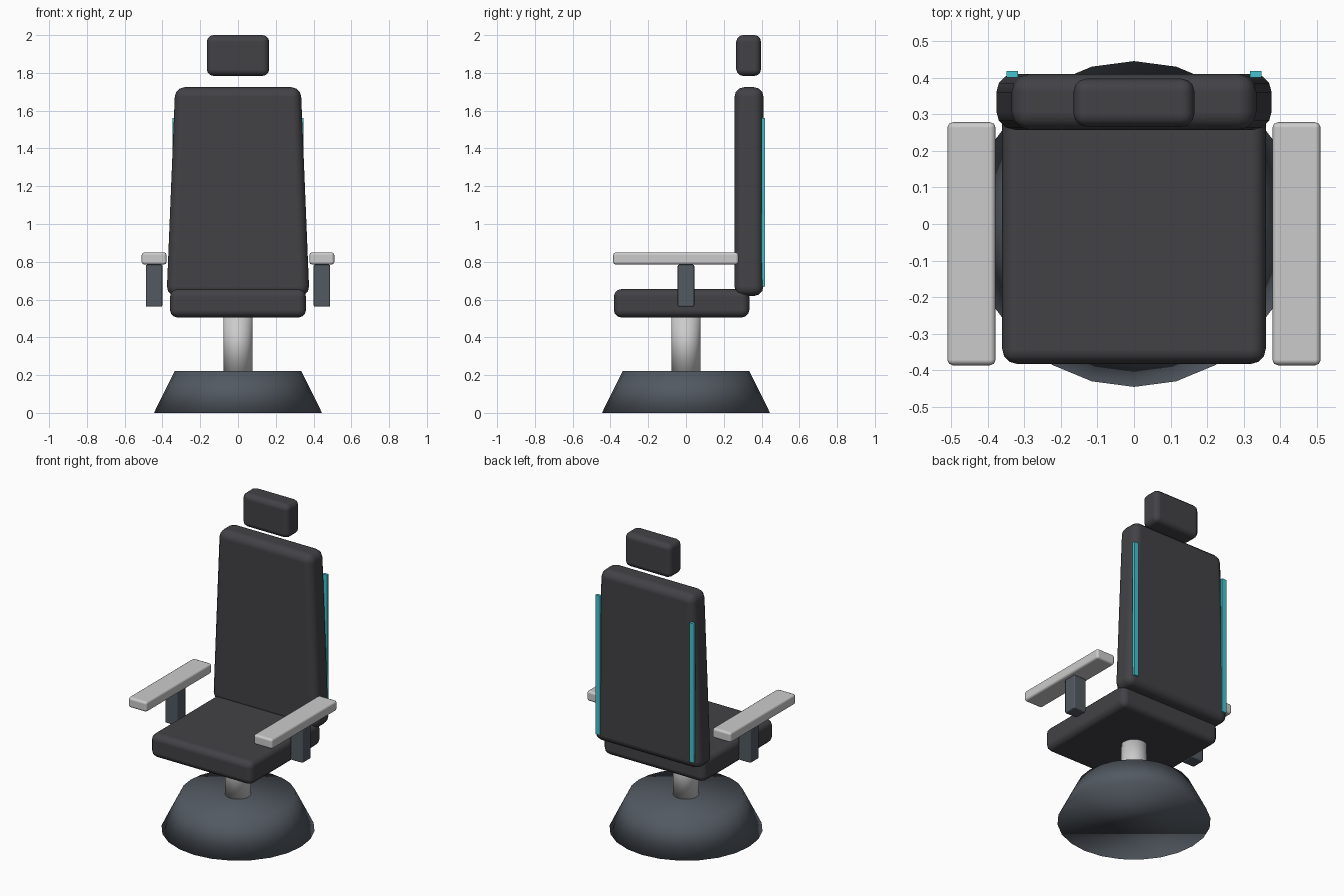
import bpy
import bmesh
from mathutils import Vector

if "Cube" in bpy.data.objects:
    bpy.data.objects.remove(bpy.data.objects["Cube"])


def material(name, color):
    m = bpy.data.materials.new(name)
    m.diffuse_color = (*color, 1)
    m.use_nodes = True
    m.node_tree.nodes["Principled BSDF"].inputs["Base Color"].default_value = m.diffuse_color
    return m


UPHOLSTERY = material("upholstery", (0.055, 0.053, 0.06))
METAL = material("dark_metal", (0.085, 0.1, 0.12))
SILVER = material("light_metal", (0.6, 0.6, 0.62))
TRIM = material("cyan_trim", (0.06, 0.55, 0.62))


def finish(name, bm, mat, angle=None):
    mesh = bpy.data.meshes.new(name)
    bm.to_mesh(mesh)
    bm.free()
    ob = bpy.data.objects.new(name, mesh)
    bpy.context.collection.objects.link(ob)
    mesh.materials.append(mat)
    if angle:
        mesh.shade_smooth()
    return ob


def box(name, lo, hi, mat, bevel=0.0, segments=3, top_scale=1.0):
    """Box between two corners, optionally tapered in x and rounded."""
    bm = bmesh.new()
    bmesh.ops.create_cube(bm, size=1)
    lo, hi = Vector(lo), Vector(hi)
    for v in bm.verts:
        taper = top_scale if v.co.z > 0 else 1
        v.co = Vector([lo[i] + (v.co[i] + 0.5) * (hi[i] - lo[i]) for i in range(3)])
        v.co.x *= taper
    ob = finish(name, bm, mat, bevel > 0)
    if bevel:
        mod = ob.modifiers.new("rounded_edges", 'BEVEL')
        mod.width = bevel
        mod.segments = segments
        mod.limit_method = 'NONE'
        mod.harden_normals = True
    return ob


def round_part(name, r1, r2, z0, z1, sides, mat):
    bm = bmesh.new()
    bmesh.ops.create_cone(bm, cap_ends=True, segments=sides,
                          radius1=r1, radius2=r2, depth=z1 - z0)
    bmesh.ops.translate(bm, verts=bm.verts, vec=(0, 0, (z0 + z1) / 2))
    return finish(name, bm, mat, True)


# Pedestal
round_part("pedestal_base", 0.445, 0.335, 0, 0.222, 24, METAL)
round_part("pedestal_column", 0.077, 0.077, 0.2, 0.53, 24, SILVER)

# Cushions
box("seat", (-0.36, -0.382, 0.505), (0.36, 0.335, 0.655), UPHOLSTERY, 0.04)
box("backrest", (-0.378, 0.257, 0.619), (0.378, 0.41, 1.724), UPHOLSTERY, 0.05,
    top_scale=0.88)
box("headrest", (-0.165, 0.266, 1.784), (0.165, 0.397, 2.0), UPHOLSTERY, 0.035)

# Armrests and trim strips on both sides
for side, s in (("left", -1), ("right", 1)):
    def pair(name, x0, x1, y, z, mat, *args):
        xs = sorted((s * x0, s * x1))
        box(f"{name}_{side}", (xs[0], y[0], z[0]), (xs[1], y[1], z[1]), mat, *args)

    pair("armrest_pad", 0.378, 0.51, (-0.386, 0.278), (0.785, 0.85), SILVER, 0.015, 2)
    pair("armrest_post", 0.4, 0.488, (-0.044, 0.044), (0.562, 0.785), METAL, 0.008, 2)
    pair("trim_strip", 0.317, 0.348, (0.4, 0.418), (0.67, 1.56), TRIM)
